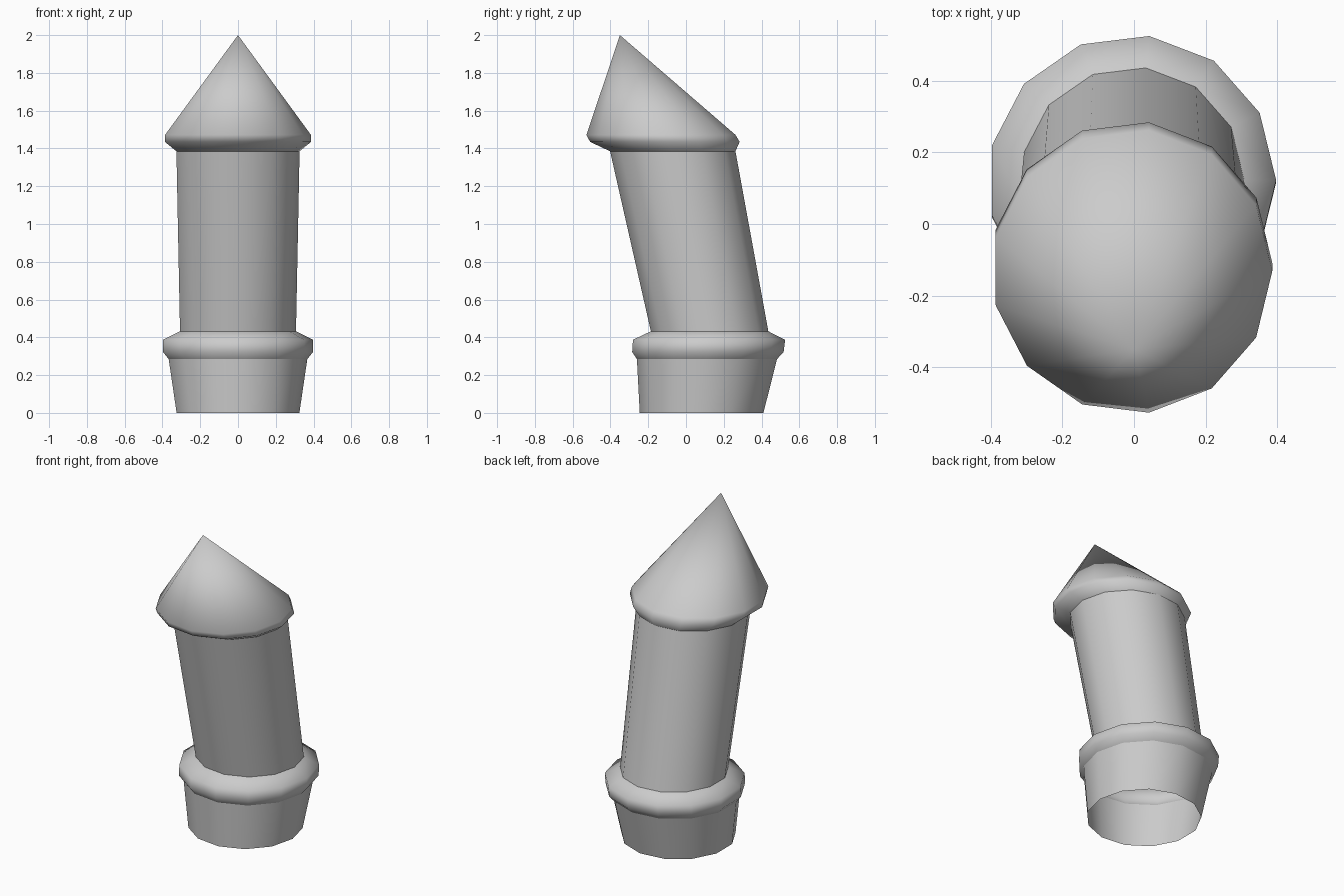
import bpy, math

if "Cube" in bpy.data.objects:
    bpy.data.objects.remove(bpy.data.objects["Cube"])

SIDES = 13


def loft(name, rings, apex=None):
    """Skin of 13-sided rings given as (z, half width x, y min, y max)."""
    verts, faces = [], []
    for z, hx, y0, y1 in rings:
        cy, ry = (y0 + y1) / 2, (y1 - y0) / 2 / 0.993
        rx = hx * 2 / (1 + math.cos(math.pi / SIDES))
        cx = hx - rx  # odd side count: keep the part centred on x
        for i in range(SIDES):
            a = math.tau * i / SIDES
            verts.append((cx + rx * math.cos(a), cy + ry * math.sin(a), z))
    for r in range(len(rings) - 1):
        for i in range(SIDES):
            j = (i + 1) % SIDES
            a, b = r * SIDES, (r + 1) * SIDES
            faces.append((a + i, a + j, b + j, b + i))
    if apex:
        verts.append(apex)
        a = (len(rings) - 1) * SIDES
        for i in range(SIDES):
            faces.append((a + i, a + (i + 1) % SIDES, len(verts) - 1))
    mesh = bpy.data.meshes.new(name)
    mesh.from_pydata(verts, [], faces)
    mesh.update()
    mesh.shade_smooth()
    obj = bpy.data.objects.new(name, mesh)
    bpy.context.collection.objects.link(obj)
    return obj


# Flared foot, open underneath
foot_top = (0.285, 0.367, -0.26, 0.482)
loft("foot", [(0, 0.325, -0.245, 0.41), foot_top])

# Collar around the foot of the shaft
shaft_low = (0.432, 0.307, -0.186, 0.436)
loft("collar", [foot_top,
                (0.322, 0.397, -0.285, 0.517),
                (0.387, 0.397, -0.281, 0.525),
                shaft_low])

# Leaning shaft
shaft_top = (1.385, 0.326, -0.402, 0.262)
loft("shaft", [shaft_low, shaft_top])

# Pointed cap with a rounded rim
loft("pointed_cap", [shaft_top,
                     (1.435, 0.387, -0.508, 0.284),
                     (1.472, 0.386, -0.527, 0.262)],
     apex=(0, -0.35, 2.0))
